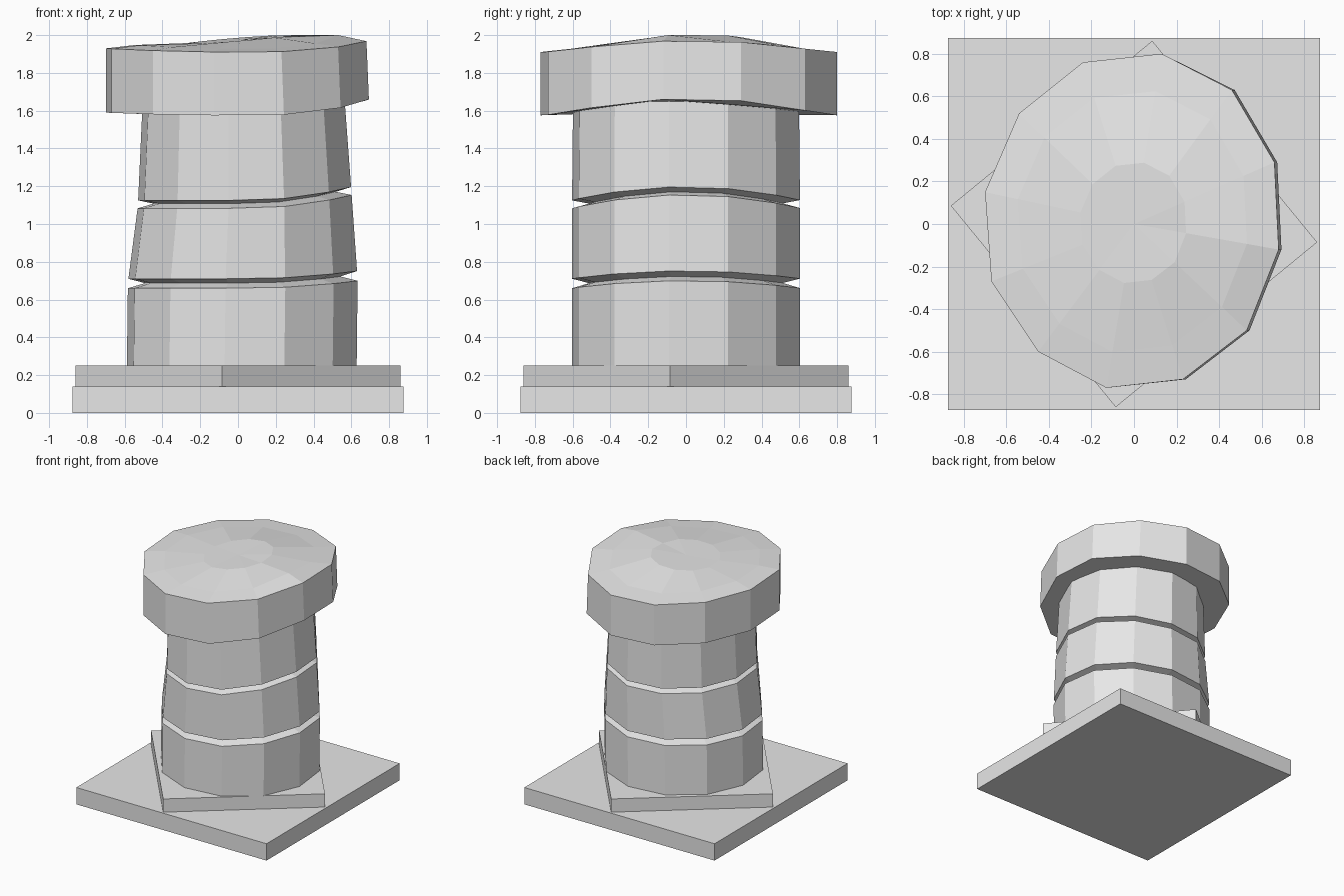
import bpy
import math

cube = bpy.data.objects.get("Cube")
if cube:
    bpy.data.objects.remove(cube, do_unlink=True)

# Single stone colour
stone = bpy.data.materials.new("pale grey stone")
stone.use_nodes = True
stone.diffuse_color = (0.8, 0.8, 0.8, 1)
stone.node_tree.nodes["Principled BSDF"].inputs["Base Color"].default_value = (0.8, 0.8, 0.8, 1)

SIDES = 12
PHASE = math.radians(-8.5)


def add_object(name, verts, faces):
    mesh = bpy.data.meshes.new(name)
    mesh.from_pydata(verts, [], faces)
    mesh.materials.append(stone)
    obj = bpy.data.objects.new(name, mesh)
    bpy.context.collection.objects.link(obj)
    return obj


def loft(name, rings, tip=None):
    """Skin equal rings from bottom to top; close with a flat face or a tip."""
    n = len(rings[0])
    verts = [v for ring in rings for v in ring]
    faces = [tuple(reversed(range(n)))]
    for r in range(len(rings) - 1):
        for i in range(n):
            a, b = r * n + i, r * n + (i + 1) % n
            faces.append((a, b, b + n, a + n))
    last = (len(rings) - 1) * n
    if tip:
        verts.append(tip)
        faces += [(last + i, last + (i + 1) % n, len(verts) - 1) for i in range(n)]
    else:
        faces.append(tuple(range(last, last + n)))
    return add_object(name, verts, faces)


def ring(cx, rx, ry, z, lift=0.0, left_lift=0.0):
    """Twelve-sided oval whose right side is lifted, as the column sags."""
    pts = []
    for i in range(SIDES):
        a = PHASE + i * math.tau / SIDES
        c = math.cos(a)
        rise = lift * c ** 2 if c > 0 else left_lift * c ** 2
        pts.append((cx + rx * c, ry * math.sin(a), z + rise))
    return pts


def slab(name, radius, turn, z0, z1):
    corners = [(radius * math.cos(turn + k * math.pi / 2),
                radius * math.sin(turn + k * math.pi / 2)) for k in range(4)]
    loft(name, [[(x, y, z) for x, y in corners] for z in (z0, z1)])


# Square plinth and the twisted slab on it
slab("plinth", 0.875 * math.sqrt(2), math.pi / 4, 0, 0.14)
slab("twisted_slab", 0.865, math.radians(-5.7), 0.14, 0.25)

# Three drums with bevelled rims that meet in V grooves
NECK = 0.85
loft("lower_drum", [
    ring(0.02, 0.615, 0.61, 0.25),
    ring(0.025, 0.615, 0.61, 0.66, 0.04),
    ring(0.025, 0.615 * NECK, 0.61 * NECK, 0.687, 0.036)])
loft("middle_drum", [
    ring(0.025, 0.615 * NECK, 0.61 * NECK, 0.687, 0.036),
    ring(0.025, 0.612, 0.61, 0.71, 0.042),
    ring(0.035, 0.573, 0.61, 1.083, 0.072),
    ring(0.035, 0.573 * NECK, 0.61 * NECK, 1.108, 0.064)])
loft("upper_drum", [
    ring(0.035, 0.573 * NECK, 0.61 * NECK, 1.108, 0.064),
    ring(0.035, 0.57, 0.61, 1.125, 0.072),
    ring(0.028, 0.54, 0.605, 1.62, 0.07)])

# Wide capstone with an uneven, chipped crown
outline = [(0.68, -0.12), (0.66, 0.29), (0.46, 0.63), (0.13, 0.8),
           (-0.24, 0.76), (-0.54, 0.52), (-0.7, 0.15), (-0.67, -0.27),
           (-0.45, -0.6), (-0.13, -0.77), (0.23, -0.73), (0.53, -0.5)]


def cap_ring(scale, heights, shift=0.0):
    return [(x * scale + (shift if x > 0.2 else 0), y * scale, z)
            for (x, y), z in zip(outline, heights)]


def sagged(z, lift, left_lift):
    return [z + (lift * (x / 0.68) ** 3 if x > 0 else left_lift * x * x)
            for x, y in outline]


rim = sagged(1.91, 0.058, 0.04)
crown = [z + 0.018 for z in rim]
crown[0] = 2.0
crown[1] = 1.965
middle = [1.977 + 0.08 * x * 0.36 + 0.03 * y * 0.36 for x, y in outline]
middle[0] = 1.99
loft("capstone", [
    cap_ring(1, sagged(1.575, 0.085, 0.03), 0.013),
    cap_ring(1, rim),
    cap_ring(0.78, crown),
    cap_ring(0.36, middle)], (0, 0, 1.975))
